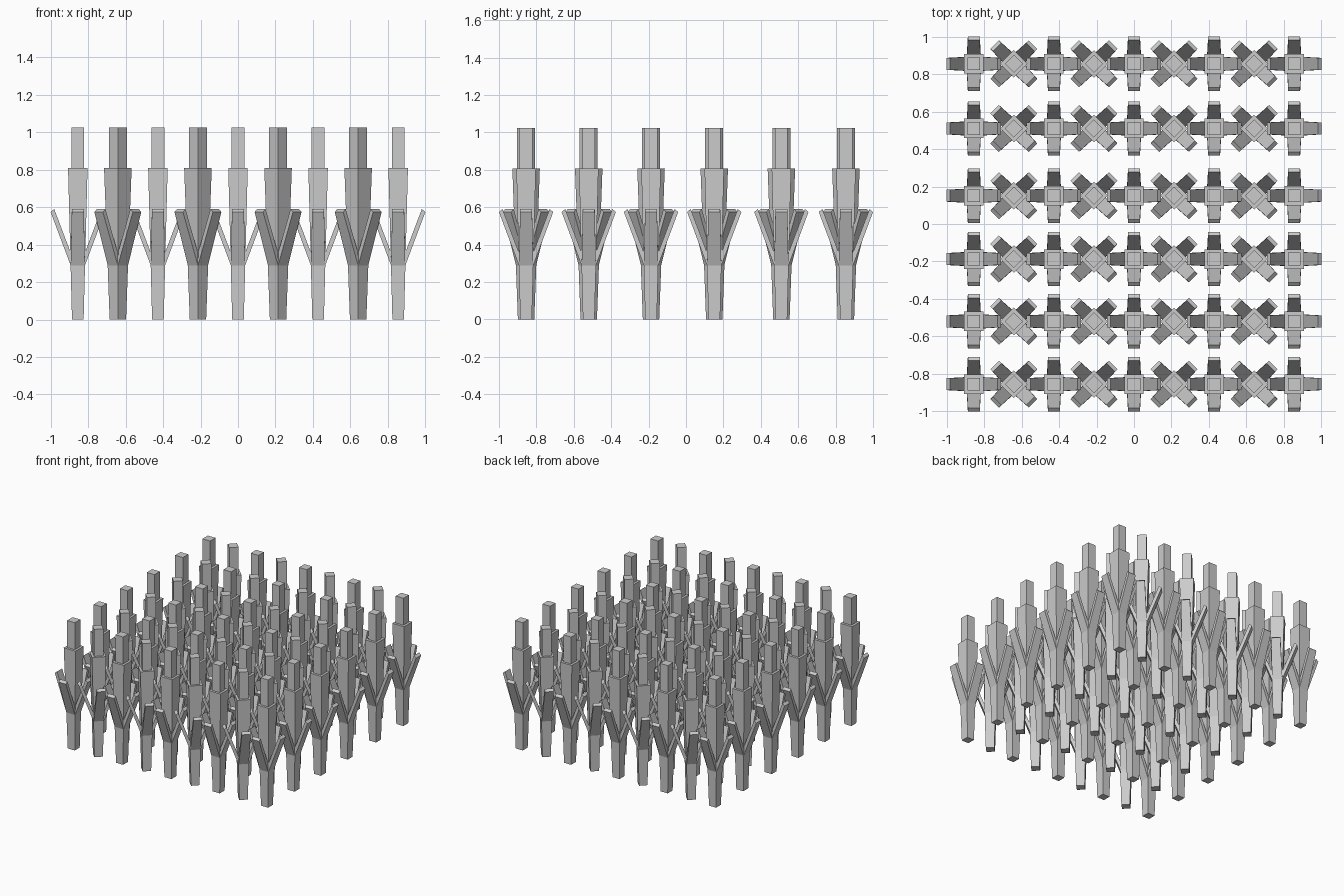
import bpy, bmesh, math
from mathutils import Matrix, Vector

if "Cube" in bpy.data.objects:
    bpy.data.objects.remove(bpy.data.objects["Cube"])


def frustum(bm, z0, h0, z1, h1):
    """Square tapered block, h = half width."""
    r = bmesh.ops.create_cube(bm, size=2)
    for v in r["verts"]:
        h, z = (h0, z0) if v.co.z < 0 else (h1, z1)
        v.co = Vector((v.co.x * h, v.co.y * h, z))


def leaf(bm, angle):
    """Slanted flat leaf: side profile (distance, z, half width) closed into a solid."""
    prof = [(0.038, 0.288, 0.038), (0.145, 0.574, 0.032),
            (0.126, 0.590, 0.032), (0.015, 0.296, 0.038)]
    rot = Matrix.Rotation(angle, 3, 'Z')
    a, b = [[bm.verts.new(rot @ Vector((d, s * w, z))) for d, z, w in prof]
            for s in (-1, 1)]
    bm.faces.new(a)
    bm.faces.new(b[::-1])
    for i in range(4):
        j = (i + 1) % 4
        bm.faces.new((a[j], a[i], b[i], b[j]))


# One plant: tapered body, narrow top stalk, four leaves
bm = bmesh.new()
frustum(bm, 0.0, 0.031, 0.808, 0.052)
frustum(bm, 0.80, 0.034, 1.024, 0.034)
for k in range(4):
    leaf(bm, k * math.pi / 2)
bmesh.ops.recalc_face_normals(bm, faces=bm.faces)
mesh = bpy.data.meshes.new("crop_plant")
bm.to_mesh(mesh)
bm.free()

# Field: nine columns (every other one turned 45 degrees) by six rows
rows = [-0.855, -0.52, -0.187, 0.151, 0.510, 0.855]
for r, y in enumerate(rows):
    for c in range(9):
        ob = bpy.data.objects.new(f"crop_plant_{r + 1}_{c + 1}", mesh)
        ob.location = ((c - 4) * 0.2138, y, 0)
        ob.rotation_euler.z = math.pi / 4 if c % 2 else 0
        bpy.context.collection.objects.link(ob)
